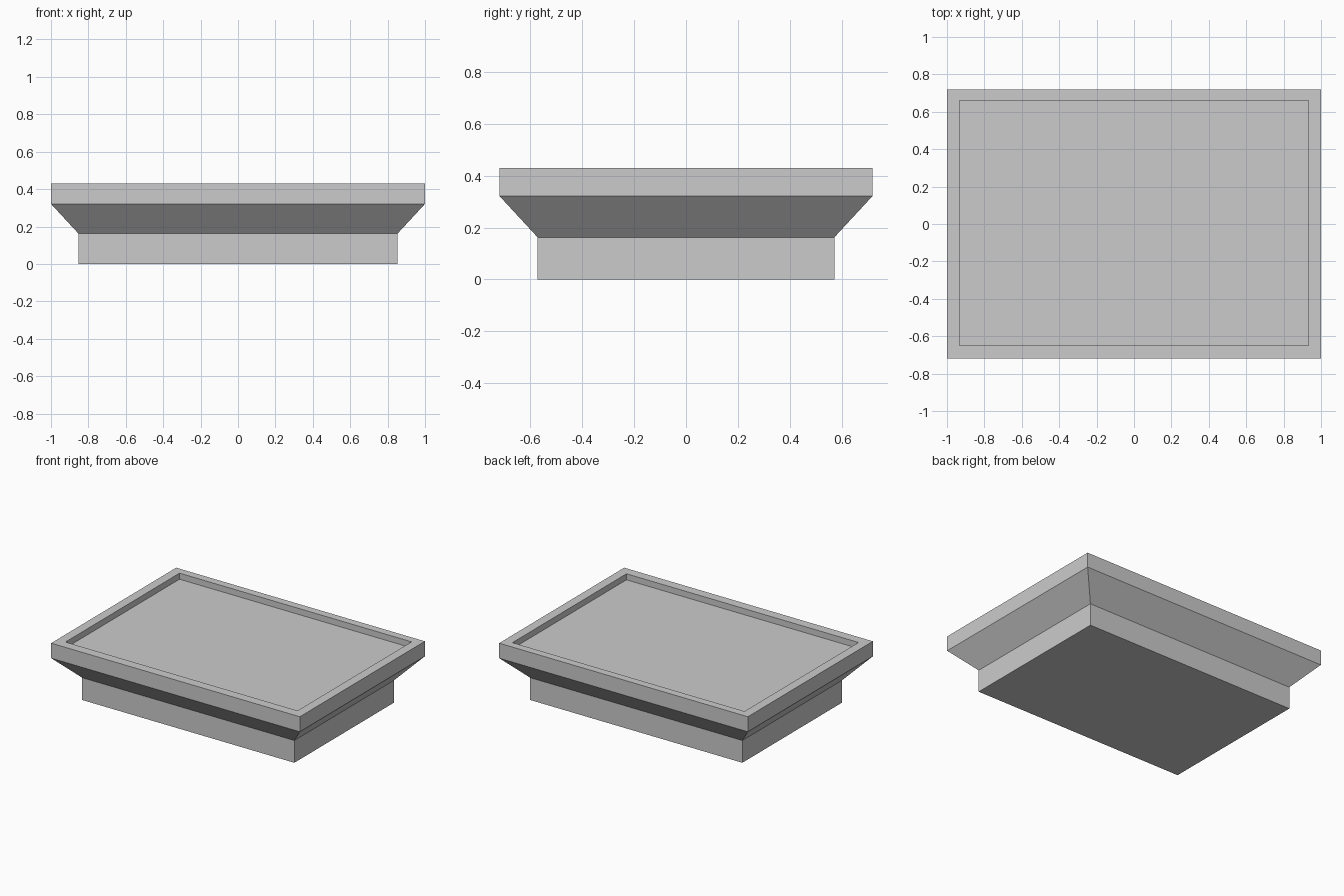
import bpy
import bmesh

if "Cube" in bpy.data.objects:
    bpy.data.objects.remove(bpy.data.objects["Cube"])

# Single grey material
grey = bpy.data.materials.new("light_grey")
grey.use_nodes = True
colour = (0.6, 0.6, 0.6, 1)
grey.diffuse_color = colour
grey.node_tree.nodes["Principled BSDF"].inputs["Base Color"].default_value = colour


def loft_rectangles(name, sections):
    """Join rectangles (half width, half depth, height, y offset) and cap both ends."""
    bm = bmesh.new()
    rings = []
    for hx, hy, z, oy in sections:
        corners = [(-1, -1), (1, -1), (1, 1), (-1, 1)]
        rings.append([bm.verts.new((sx * hx, sy * hy + oy, z)) for sx, sy in corners])
    for low, high in zip(rings, rings[1:]):
        for i in range(4):
            j = (i + 1) % 4
            bm.faces.new((low[i], low[j], high[j], high[i]))
    bm.faces.new(rings[0][::-1])
    bm.faces.new(rings[-1])
    bmesh.ops.recalc_face_normals(bm, faces=bm.faces)
    mesh = bpy.data.meshes.new(name)
    bm.to_mesh(mesh)
    bm.free()
    mesh.materials.append(grey)
    obj = bpy.data.objects.new(name, mesh)
    bpy.context.collection.objects.link(obj)
    return obj


# Plinth, flared neck, rim and sunken tray floor in one continuous shell
loft_rectangles("recessed_pedestal", [
    (0.853, 0.571, 0, 0),
    (0.853, 0.571, 0.162, 0),
    (1, 0.718, 0.321, 0),
    (1, 0.718, 0.43, 0),
    (0.933, 0.655, 0.43, 0.006),
    (0.933, 0.655, 0.386, 0.006),
])
